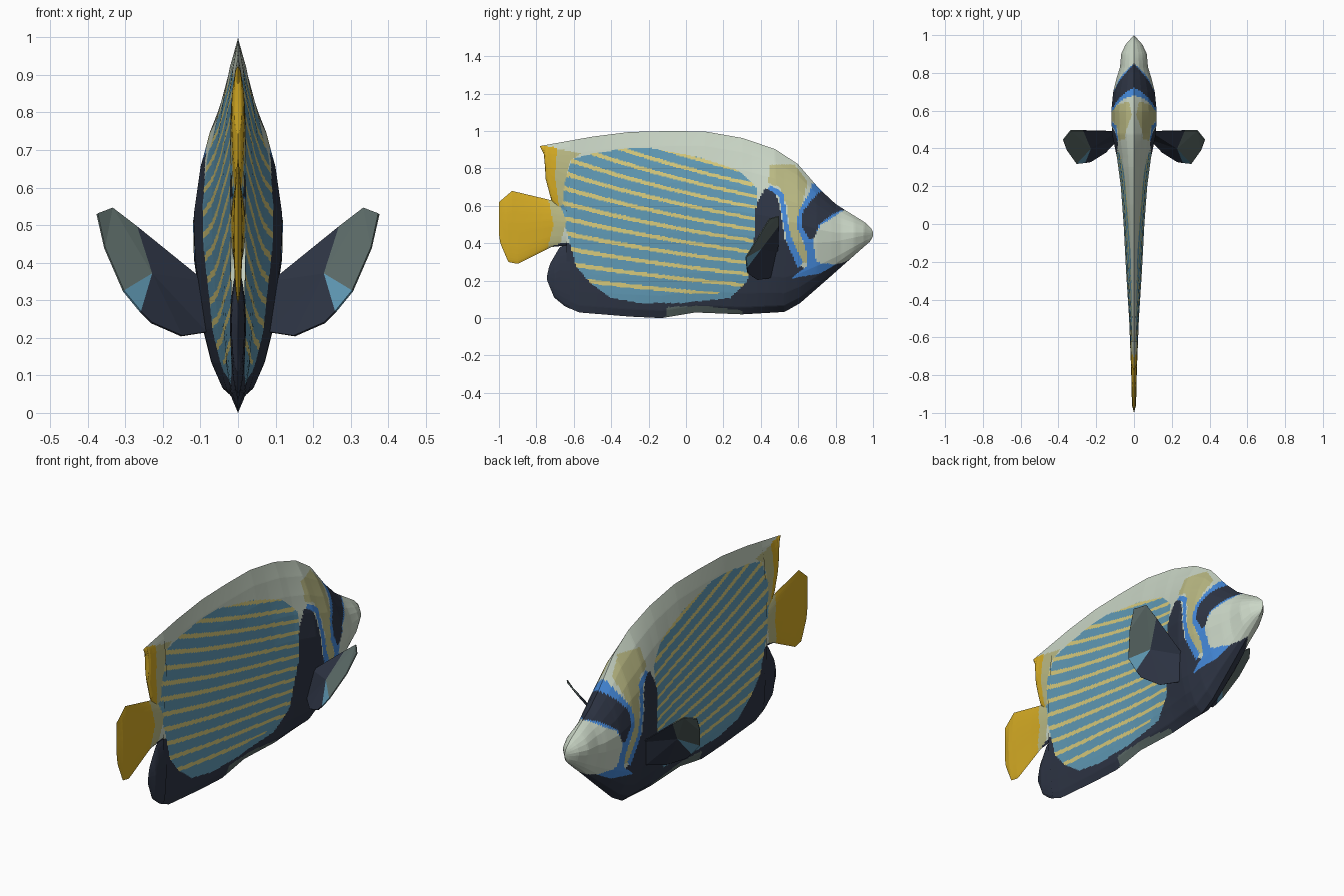
import bpy

# ---------- flat colours ----------
def linear(c):
    c /= 255
    return c / 12.92 if c <= 0.04045 else ((c + 0.055) / 1.055) ** 2.4

PALETTE = {
    "pale_grey": (202, 214, 198), "navy": (46, 53, 69), "sea_blue": (97, 155, 183),
    "stripe_yellow": (217, 204, 125), "olive": (187, 186, 132), "bright_blue": (69, 138, 220),
    "gold": (214, 172, 36), "slate_green": (92, 107, 104),
}
NAMES = list(PALETTE)
MATS = []
for name, rgb in PALETTE.items():
    m = bpy.data.materials.new(name)
    m.diffuse_color = (*[linear(c) for c in rgb], 1)
    MATS.append(m)

# ---------- painted regions on the side view, as (y, z) outlines ----------
belly = [(-.8, .40), (.35, .40), (.37, .6), (.42, .69), (.47, .695), (.50, .6), (.53, .42),
         (.60, .29), (.66, .25), (.85, .30), (.95, .36), (1.05, .3), (.6, -.1), (-.8, -.1)]
flank = [(-.68, .60), (-.65, .72), (-.61, .85), (-.5, .88), (-.33, .905), (-.19, .91), (.07, .86),
         (.28, .79), (.38, .695), (.365, .42), (.33, .2), (.235, .107), (-.03, .08),
         (-.25, .08), (-.41, .11), (-.515, .19), (-.59, .28), (-.62, .40)]
underside = [(-.12, -.05), (-.1, .06), (.1, .065), (.3, .04), (.32, -.05)]
cheek = [(.45, .82), (.58, .82), (.65, .73), (.63, .64), (.60, .52), (.62, .42), (.67, .3),
         (.60, .29), (.56, .42), (.54, .6), (.50, .7), (.44, .72)]
gill_line = [(.45, .71), (.52, .67), (.547, .5), (.567, .42), (.625, .3), (.60, .265),
             (.54, .40), (.523, .5), (.497, .65), (.44, .69)]
mask_rim = [(.69, .76), (.66, .67), (.60, .57), (.595, .48), (.64, .38), (.65, .28), (.56, .21),
            (.72, .24), (.80, .285), (.70, .30), (.69, .4), (.73, .5), (.83, .57), (.90, .6)]
eye_mask = [(.76, .72), (.68, .64), (.625, .57), (.62, .49), (.66, .42), (.69, .43), (.71, .5),
            (.79, .56), (.83, .575), (.89, .58), (.89, .62)]
muzzle = [(.72, .5), (.68, .42), (.69, .32), (.72, .29), (.85, .30), (.99, .40), (1.05, .47),
          (.95, .56), (.86, .575), (.8, .54)]
tail_paint = [(-1.1, .2), (-1.1, .75), (-.74, .66), (-.71, .5), (-.741, .36)]
tail_root = [(-.75, .65), (-.68, .62), (-.64, .52), (-.67, .4), (-.75, .37)]
dorsal_edge = [(-.8, .93), (-.69, .91), (-.70, .75), (-.68, .60), (-.74, .64), (-.8, .8)]
dorsal_band = [(-.71, .91), (-.56, .88), (-.62, .84), (-.65, .72), (-.66, .60), (-.7, .62)]

# topmost paint first
PAINT = [(muzzle, "pale_grey"), (eye_mask, "navy"), (mask_rim, "bright_blue"),
         (gill_line, "bright_blue"), (cheek, "olive"), (dorsal_edge, "gold"),
         (dorsal_band, "olive"), (tail_paint, "gold"), (tail_root, "olive"),
         (underside, "slate_green"), (flank, "sea_blue"), (belly, "navy")]

def inside(y, z, poly):
    hit = False
    y1, z1 = poly[-1]
    for y2, z2 in poly:
        if (z1 > z) != (z2 > z) and y < (y2 - y1) * (z - z1) / (z2 - z1) + y1:
            hit = not hit
        y1, z1 = y2, z2
    return hit

def paint(y, z):
    for poly, colour in PAINT:
        if inside(y, z, poly):
            if colour == "sea_blue" and z > .13:
                # sloping stripes that flatten toward the belly
                v = z + y * (.08 + .27 * (z - .1))
                if (v / .066) % 1 < .30:
                    colour = "stripe_yellow"
            return NAMES.index(colour)
    return NAMES.index("pale_grey")

# ---------- body form: outlines, half width and cross-section ----------
def lerp(knots, v):
    if v <= knots[0][0]:
        return knots[0][1]
    for (a, fa), (b, fb) in zip(knots, knots[1:]):
        if v <= b:
            return fa + (fb - fa) * (v - a) / (b - a)
    return knots[-1][1]

BACK = [(-.78, .92), (-.5, .97), (-.3, .995), (-.1, 1.0), (.1, .998), (.3, .963), (.475, .904),
        (.596, .825), (.714, .69), (.80, .61), (.85, .578), (.955, .513), (.99, .48), (1, .46)]
KEEL = [(-.64, .06), (-.57, .03), (-.3, .008), (-.13, 0), (.05, .03), (.3, .02), (.527, .033),
        (.61, .08), (.77, .22), (.93, .362), (.985, .41), (1, .44)]
WIDTH = [(-1, .010), (-.78, .015), (-.5, .026), (-.25, .042), (0, .055), (.2, .07), (.35, .09),
         (.48, .117), (.6, .12), (.7, .11), (.78, .09), (.83, .074), (.9, .068), (.95, .045), (1, 0)]
SECTION = [(0, 0), (.04, .35), (.12, .6), (.22, .78), (.45, .98), (.58, 1), (.72, .85),
           (.82, .65), (.92, .35), (1, 0)]

def add_object(name, verts, faces, indices):
    me = bpy.data.meshes.new(name)
    me.from_pydata(verts, [], faces)
    for m in MATS:
        me.materials.append(m)
    me.polygons.foreach_set("material_index", indices)
    me.update()
    ob = bpy.data.objects.new(name, me)
    bpy.context.collection.objects.link(ob)
    mir = ob.modifiers.new("mirror", 'MIRROR')
    mir.use_axis[0] = True
    mir.merge_threshold = .0002
    return ob

def loft(name, top, bottom, y0, y1, cols, rows, taper=False):
    """Half shell between two outlines, mirrored across x = 0."""
    verts, faces, idx = [], [], []
    for i in range(cols + 1):
        y = y0 + (y1 - y0) * i / cols
        hi, lo, w = lerp(top, y), lerp(bottom, y), lerp(WIDTH, y)
        if taper:
            w *= min(1, (y - y0) / .04)
        for j in range(rows + 1):
            t = j / rows
            verts.append((w * lerp(SECTION, t), y, lo + (hi - lo) * t))
    n = rows + 1
    for i in range(cols):
        for j in range(rows):
            f = (i * n + j, (i + 1) * n + j, (i + 1) * n + j + 1, i * n + j + 1)
            faces.append(f)
            idx.append(paint(sum(verts[k][1] for k in f) / 4, sum(verts[k][2] for k in f) / 4))
    return add_object(name, verts, faces, idx)

loft("body", BACK, KEEL, -.64, 1, 190, 160)

# rear lobe of the dorsal fin
loft("dorsal_fin_lobe", BACK,
     [(-.78, .915), (-.757, .87), (-.752, .75), (-.72, .63), (-.62, .5)],
     -.78, -.62, 32, 40, True)

# rear lobe of the anal fin
loft("anal_fin_lobe", [(-.742, .23), (-.73, .285), (-.675, .38), (-.62, .40)],
     [(-.742, .2), (-.705, .11), (-.65, .065), (-.62, .05)], -.742, -.62, 16, 24, True)

# tail fin
loft("tail_fin", [(-1, .62), (-.93, .68), (-.72, .63), (-.62, .60)],
     [(-1, .45), (-.993, .40), (-.95, .30), (-.90, .29), (-.72, .38), (-.62, .39)],
     -1, -.62, 60, 30, True)

# pectoral fins: navy blade, slate tip, blue lower fringe
fin_points = [(.09, .49, .35), (.27, .495, .495), (.23, .40, .37), (.26, .325, .27),
              (.23, .33, .24), (.15, .38, .205), (.085, .45, .215),
              (.335, .495, .545), (.375, .445, .53), (.355, .39, .44), (.305, .32, .325)]
fin_faces = [(0, 2, 1), (0, 6, 2), (6, 5, 2), (5, 4, 3, 2),
             (1, 2, 7), (7, 2, 9), (7, 9, 8), (2, 10, 9), (2, 3, 10)]
fin_colours = ["navy"] * 4 + ["slate_green"] * 4 + ["sea_blue"]
fin = add_object("pectoral_fins", fin_points, fin_faces, [NAMES.index(c) for c in fin_colours])
thick = fin.modifiers.new("thickness", 'SOLIDIFY')
thick.thickness = .006
thick.offset = 0
